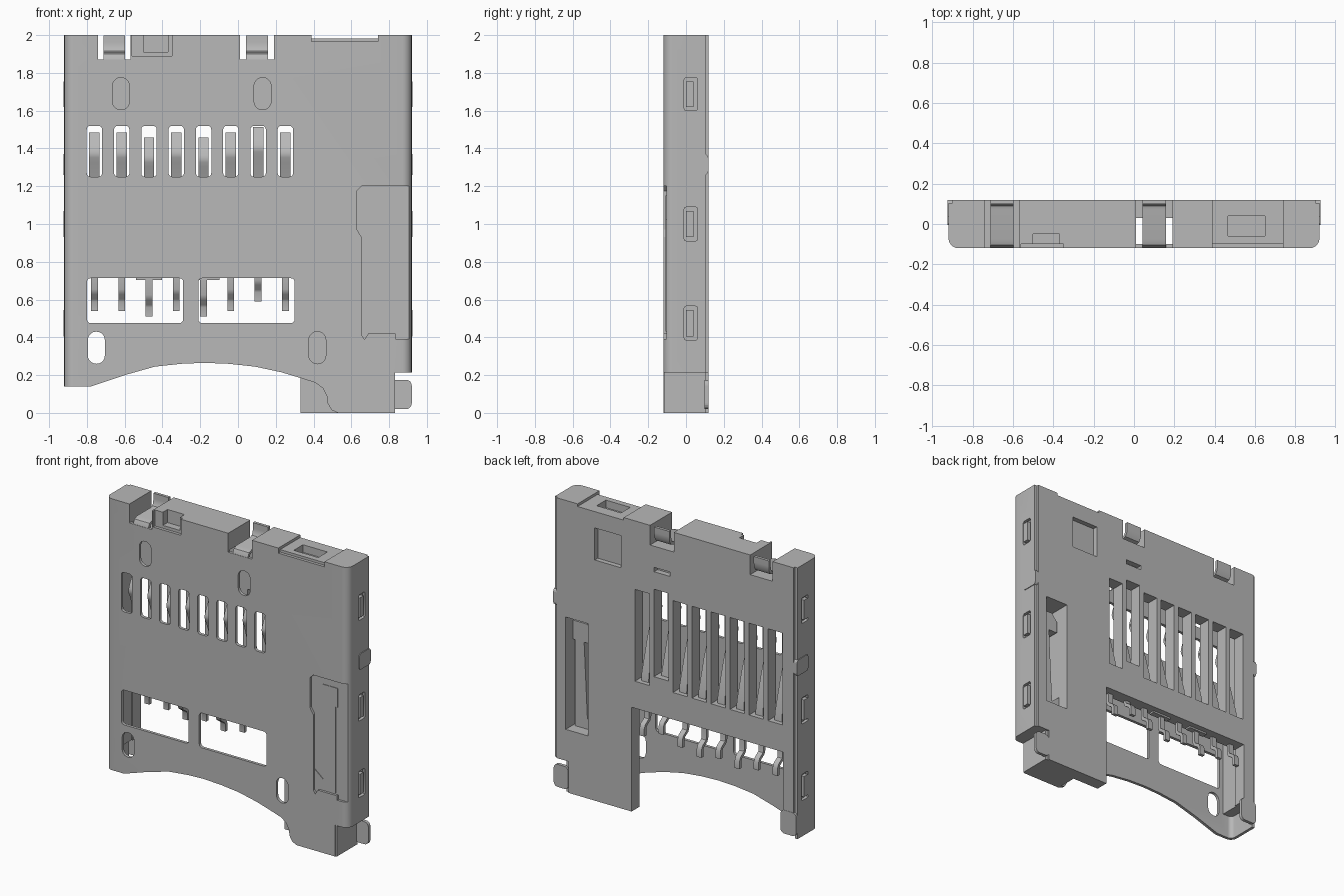
import bpy, bmesh, math
from mathutils import Vector

if "Cube" in bpy.data.objects:
    bpy.data.objects.remove(bpy.data.objects["Cube"])

grey = bpy.data.materials.new("plain grey")
grey.use_nodes = True
COL = (0.48, 0.48, 0.48, 1)
grey.diffuse_color = COL
grey.node_tree.nodes["Principled BSDF"].inputs["Base Color"].default_value = COL


def prism(name, pts, axis, lo, hi):
    """Extrude a 2D outline along an axis: 'x' -> (y,z), 'y' -> (x,z), 'z' -> (x,y)."""
    place = {'x': lambda a, b, d: (d, a, b),
             'y': lambda a, b, d: (a, d, b),
             'z': lambda a, b, d: (a, b, d)}[axis]
    bm = bmesh.new()
    low = [bm.verts.new(place(a, b, lo)) for a, b in pts]
    high = [bm.verts.new(place(a, b, hi)) for a, b in pts]
    bm.faces.new(low)
    bm.faces.new(high)
    n = len(pts)
    for i in range(n):
        j = (i + 1) % n
        bm.faces.new((low[i], low[j], high[j], high[i]))
    bmesh.ops.recalc_face_normals(bm, faces=bm.faces)
    me = bpy.data.meshes.new(name)
    bm.to_mesh(me)
    bm.free()
    me.materials.append(grey)
    ob = bpy.data.objects.new(name, me)
    bpy.context.collection.objects.link(ob)
    return ob


def rect(a0, a1, b0, b1, r=0.0, steps=5):
    """Rectangle outline, with rounded corners if r is given."""
    if r == 0:
        return [(a0, b0), (a1, b0), (a1, b1), (a0, b1)]
    pts = []
    for k, (ca, cb) in enumerate([(a1 - r, b1 - r), (a0 + r, b1 - r),
                                  (a0 + r, b0 + r), (a1 - r, b0 + r)]):
        for s in range(steps + 1):
            t = math.pi / 2 * (k + s / steps)
            pts.append((ca + r * math.cos(t), cb + r * math.sin(t)))
    return pts


def cut(ob, pts, axis, lo, hi):
    tool = prism("cutter", pts, axis, lo, hi)
    tool.hide_render = True
    m = ob.modifiers.new("cut", 'BOOLEAN')
    m.operation = 'DIFFERENCE'
    m.solver = 'EXACT'
    m.object = tool
    bpy.context.view_layer.objects.active = ob
    bpy.ops.object.modifier_apply(modifier=m.name)
    bpy.data.objects.remove(tool)


def smooth(ob, angle=40):
    bpy.ops.object.select_all(action='DESELECT')
    ob.select_set(True)
    bpy.context.view_layer.objects.active = ob
    bpy.ops.object.shade_smooth_by_angle(angle=math.radians(angle))


def ribbon(name, path, x, width, thick):
    """Bent metal strip following a (y, z) path."""
    p = [Vector(q) for q in path]
    a, b = [], []
    for i, q in enumerate(p):
        d = (p[min(i + 1, len(p) - 1)] - p[max(i - 1, 0)]).normalized()
        n = Vector((-d.y, d.x)) * thick / 2
        a.append(tuple(q + n))
        b.append(tuple(q - n))
    ob = prism(name, a + b[::-1], 'x', x - width / 2, x + width / 2)
    smooth(ob)
    return ob


PINS = [-0.76 + 0.1444 * i for i in range(8)]
TOP_NOTCHES = [(-0.74, -0.57), (0.01, 0.19)]
LATCHES = [(1.60, 1.775), (0.91, 1.09), (0.385, 0.565)]

# Metal shell: folded sheet with rounded bends
def bend(r):
    return [(0.87 + r * math.sin(t), -0.07 - r * math.cos(t))
            for t in [math.pi / 2 * s / 6 for s in range(7)]]
outer = bend(0.05) + [(0.92, 0.105)]
inner = [(0.90, 0.105)] + bend(0.03)[::-1]
half = outer + inner
left_half = [(-x, y) for x, y in half]
profile = outer + inner + [(-x, y) for x, y in inner[::-1]] + [(-x, y) for x, y in outer[::-1]]
shell = prism("shell", profile, 'z', 0, 2)

# Shell lower edge: finger arc and stepped corner
cut(shell, [(-1, -.1), (-1, .14), (-.78, .14), (-.6, .2), (-.44, .245), (-.3, .26), (-.18, .265),
            (-.05, .26), (.09, .245), (.23, .215), (.33, .185), (.41, .16), (.45, .13), (.47, .09),
            (.475, .05), (.495, .015), (.53, 0), (.53, -.1)], 'y', -.3, .3)
cut(shell, rect(.82, 1, -.1, .215), 'y', -.3, .3)

# Shell openings: contact slots, tail windows, ovals, spring window
for x in PINS:
    cut(shell, rect(x - .041, x + .041, 1.25, 1.52, .02, 3), 'y', -.2, -.05)
for x0, x1 in [(-.80, -.29), (-.21, .30)]:
    cut(shell, rect(x0, x1, .475, .713, .02, 3), 'y', -.2, -.05)
for x, z in [(-.62, 1.69), (.13, 1.69), (-.75, .345), (.42, .345)]:
    cut(shell, rect(x - .045, x + .045, z - .085, z + .085, .044), 'y', -.2, -.05)
cut(shell, [(.63, .97), (.655, .93), (.655, .41), (.67, .39), (.69, .42), (.835, .42), (.835, .39),
            (1, .39), (1, 1.2), (.655, 1.2), (.63, 1.175)], 'y', -.2, -.104)

# Shell top edge notches
for x0, x1 in TOP_NOTCHES:
    cut(shell, rect(x0, x1, 1.87, 2.1), 'y', -.2, -.05)
cut(shell, rect(-.56, -.35, 1.89, 2.1), 'y', -.2, -.05)
cut(shell, rect(.39, .74, 1.965, 2.1), 'y', -.2, -.05)

# Latch windows in both shell sides
for s in (-1, 1):
    for z0, z1 in LATCHES:
        cut(shell, rect(-.01, .062, z0, z1, .012, 2), 'x', *sorted((s * .88, s * 1.0)))
smooth(shell, 30)

# Moulded body
body = prism("body", rect(-.90, .90, -.10, .118), 'z', 0, 2)
cut(body, [(-.83, -.1), (.53, -.1), (.53, 1.88), (-.35, 1.88), (-.5, 1.78), (-.83, 1.78)],
    'y', -.2, .03)                                       # card cavity
cut(body, rect(-.82, .33, -.1, .715), 'y', -.3, .3)      # open lower edge
cut(body, rect(-1, -.81, -.1, .30), 'y', -.3, .3)        # short left rail
cut(body, rect(.81, 1, -.1, .215), 'y', -.3, .3)         # stepped right corner
cut(body, rect(.66, .83, .43, 1.2), 'y', -.3, .3)        # spring opening
for i, x in enumerate(PINS):                             # contact slots
    z0, z1 = (.97, 1.57) if i == 6 else (.90, 1.53)
    cut(body, rect(x - .055, x + .055, z0, z1), 'y', -.05, .3)
for x0, x1 in TOP_NOTCHES:                               # hook notches
    cut(body, rect(x0, x1, 1.865, 2.1), 'y', -.3, .3)
cut(body, rect(-.50, -.37, 1.91, 2.1), 'y', -.2, -.05)   # front top recess
cut(body, rect(.39, .74, 1.982, 2.1), 'y', -.3, .3)      # lowered top pad
cut(body, rect(.465, .65, -.06, .04), 'z', 1.93, 2.1)    # top pocket
cut(body, rect(.41, .61, 1.65, 1.87), 'y', .085, .3)     # back pocket
cut(body, rect(.04, .16, 1.69, 1.72), 'y', .08, .3)      # back slit

# Spring contacts and solder tails
TIPS = [1.48, 1.48, 1.455, 1.48, 1.455, 1.48, 1.51, 1.48]
ENDS = [.54, .54, .51, .54, .51, .54, .59, .54]
for x, tip, end in zip(PINS, TIPS, ENDS):
    k = tip - .11
    ribbon("contact", [(.08, .88), (.075, .95), (.02, 1.15), (-.04, k - .04), (-.052, k - .015),
                       (-.055, k), (-.052, k + .015), (-.042, k + .04), (-.005, tip)], x, .055, .016)
    e = end + .06
    ribbon("solder_tail", [(.055, .74), (.055, e + .055), (.062, e + .035), (.10, e + .01),
                           (.109, e - .01), (.109, end)], x, .036, .022)
for x in (PINS[2], PINS[4] + .015):
    prism("tail_bridge", rect(x - .07, x + .07, .703, .73), 'y', .04, .08)

# Curled hooks in the top notches
for x0, x1 in TOP_NOTCHES:
    ribbon("top_hook", [(-.11, 1.84), (-.108, 1.87), (-.098, 1.892), (-.075, 1.90), (.07, 1.90),
                        (.095, 1.908), (.108, 1.93), (.11, 1.96), (.11, 1.998)],
           (x0 + x1) / 2, .115, .02)

# Ejector lever inside the spring opening
prism("lever", [(.68, 1.02), (.68, 1.1), (.72, 1.15), (.83, 1.15), (.83, 1.02), (.815, 1.02),
                (.815, .43), (.66, .43), (.66, .55), (.72, .5), (.745, 1.02)], 'y', -.108, .04)

# Side latches and flaps
for s in (-1, 1):
    for z0, z1 in LATCHES:
        prism("side_latch", rect(0, .04, z0 + .02, z1 - .02), 'x', *sorted((s * .88, s * .924)))
    prism("side_flap", rect(-.005, .118, 1.26, 1.37, .02, 3), 'x', *sorted((s * .90, s * .925)))

# Lower corner wall and solder tabs
prism("corner_wall", rect(.80, .83, -.115, .107), 'z', 0, .215)
prism("solder_tab_left", rect(.81, .92, .02, .175, .03), 'y', .098, .12)
prism("solder_tab_right", rect(-.92, -.80, .16, .32, .03), 'y', .098, .12)
